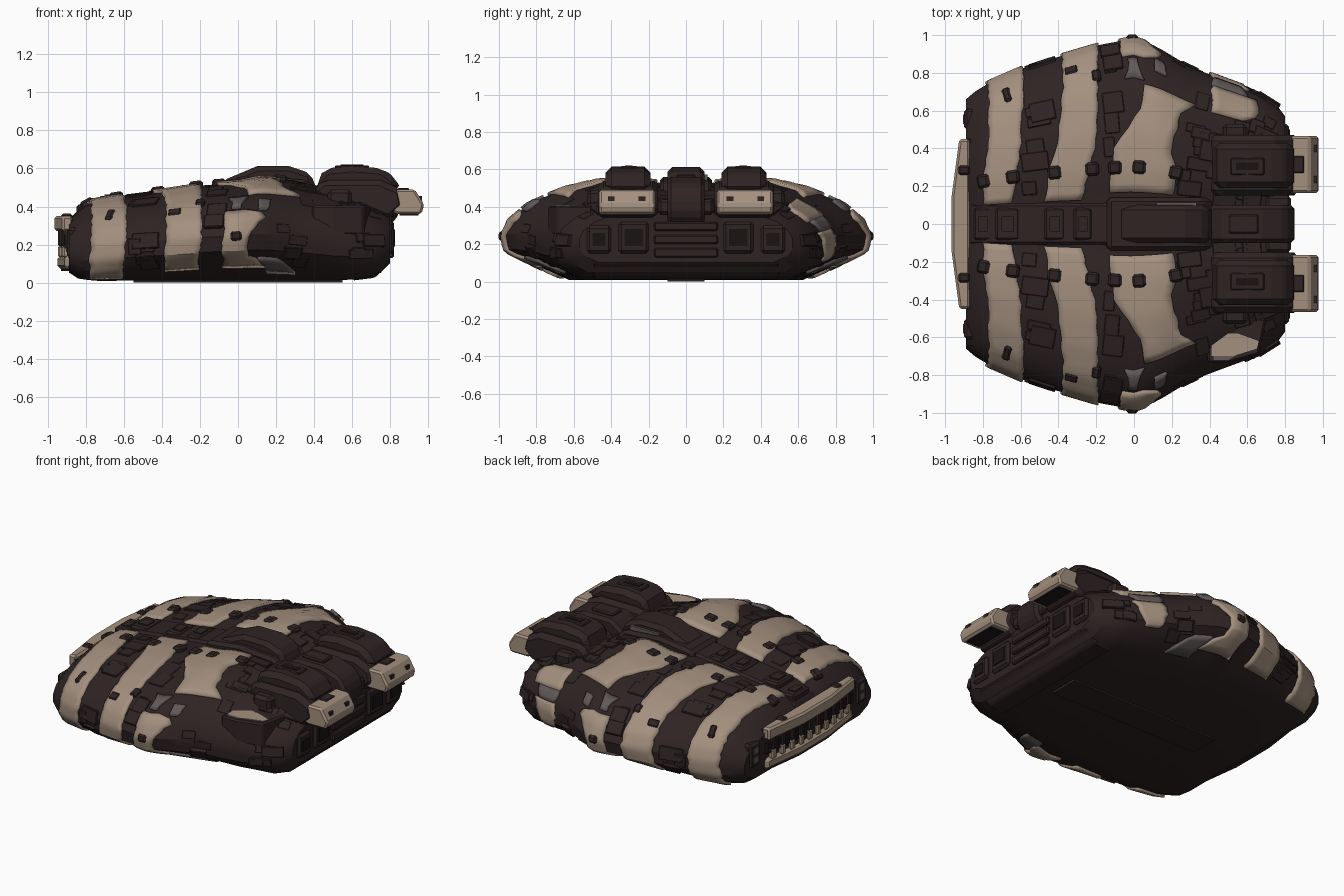
import bpy, bmesh, random
from mathutils import Vector, Matrix

if "Cube" in bpy.data.objects:
    bpy.data.objects.remove(bpy.data.objects["Cube"])
rng = random.Random(7)


def material(name, rgb):
    m = bpy.data.materials.new(name)
    m.use_nodes = True
    m.diffuse_color = (*rgb, 1)
    m.node_tree.nodes["Principled BSDF"].inputs["Base Color"].default_value = (*rgb, 1)
    return m


DARK = material("dark brown hull", (0.028, 0.017, 0.0172))
TAN = material("tan armour", (0.37, 0.28, 0.21))
GREY = material("worn grey", (0.12, 0.1, 0.1))
BLACK = material("black recess", (0.01, 0.007, 0.007))


def lerp_table(table, k):
    """Piecewise linear lookup; rows are (key, value, ...)."""
    if k <= table[0][0]:
        return table[0][1:]
    for a, b in zip(table, table[1:]):
        if k <= b[0]:
            f = (k - a[0]) / (b[0] - a[0])
            return tuple(p + (q - p) * f for p, q in zip(a[1:], b[1:]))
    return table[-1][1:]


# hull stations: x, half width, height, lowest point
STATIONS = [(-.89, .66, .33, .05), (-.86, .69, .37, .02), (-.76, .75, .43, .005), (-.6, .82, .455, .005),
            (-.4, .885, .48, .005), (-.2, .945, .51, .005), (0, .982, .525, .005), (.12, .94, .55, .005),
            (.3, .83, .53, .005), (.5, .755, .48, .005), (.65, .7, .45, .015), (.76, .63, .41, .05),
            (.8, .57, .38, .1)]
# cross-section around one half: midships and boxier ends
MID = [(0, .95), (.12, .96), (.3, 1), (.5, .98), (.7, .9), (.86, .78), (.96, .62), (1, .46),
       (.98, .31), (.86, .2), (.58, .01)]
END = MID[:7] + [(1, .46), (1, .27), (.95, .13), (.82, .01)]


def surf(x, u):
    w, h, base = lerp_table(STATIONS, x)
    b = min(max((abs(x) - .1) / .65, 0), 1)
    i = min(int(u), 9)
    p = [Vector(MID[k]).lerp(Vector(END[k]), b) for k in (i, i + 1)]
    q = p[0].lerp(p[1], u - i)
    return Vector((x, q.x * w, base + q.y * (h - base)))


def frame(x, u):
    e = .04
    tx = (surf(x + e, u) - surf(x - e, u)).normalized()
    tu = (surf(x, min(u + .3, 10)) - surf(x, max(u - .3, 0))).normalized()
    n = tx.cross(tu).normalized()
    return tx, n.cross(tx).normalized(), n


def finish(name, bm, mat, bevel=0, mirror=False, solid=0, closed=True, smooth=False):
    if closed:
        bmesh.ops.recalc_face_normals(bm, faces=bm.faces)
    me = bpy.data.meshes.new(name)
    bm.to_mesh(me)
    bm.free()
    ob = bpy.data.objects.new(name, me)
    bpy.context.collection.objects.link(ob)
    me.materials.append(mat)
    if solid:
        s = ob.modifiers.new("thickness", 'SOLIDIFY')
        s.thickness, s.offset = solid, -1
    if bevel:
        b = ob.modifiers.new("edges", 'BEVEL')
        b.width, b.segments, b.limit_method = bevel, 1, 'ANGLE'
    if mirror:
        m = ob.modifiers.new("mirror", 'MIRROR')
        m.use_axis = (False, True, False)
        m.use_mirror_merge = False
    if smooth:
        bpy.ops.object.select_all(action='DESELECT')
        ob.select_set(True)
        bpy.context.view_layer.objects.active = ob
        bpy.ops.object.shade_smooth_by_angle(angle=.5)


def prism(name, pts, lo, hi, mat, axis='y', **kw):
    """Extrude a profile along y (points x,z) or z (points x,y)."""
    bm = bmesh.new()
    put = (lambda p, d: (p[0], d, p[1])) if axis == 'y' else (lambda p, d: (p[0], p[1], d))
    a, b = ([bm.verts.new(put(p, d)) for p in pts] for d in (lo, hi))
    bm.faces.new(a)
    bm.faces.new(b)
    n = len(pts)
    for i in range(n):
        bm.faces.new((a[i], a[(i + 1) % n], b[(i + 1) % n], b[i]))
    finish(name, bm, mat, **kw)


def box(name, x, y, z, mat, **kw):
    prism(name, [(x[0], z[0]), (x[1], z[0]), (x[1], z[1]), (x[0], z[1])], *y, mat, **kw)


def hull_block(bm, x, u, sx, sy, h):
    """Block seated on the hull skin."""
    tx, ty, n = frame(x, u)
    m = Matrix((tx, ty, n)).transposed().to_4x4()
    m.translation = surf(x, u) + n * (h / 2 - .015)
    bmesh.ops.create_cube(bm, size=1, matrix=m @ Matrix.Diagonal((sx, sy, h + .03, 1)))


# main hull
bm = bmesh.new()
us = [i / 2 for i in range(21)]
rings = []
for i in range(35):
    x = -.89 + 1.69 * i / 34
    half = [surf(x, u) for u in us]
    loop = half + [Vector((p.x, -p.y, p.z)) for p in reversed(half[1:])]
    rings.append([bm.verts.new(p) for p in loop])
for a, b in zip(rings, rings[1:]):
    for j in range(len(a)):
        k = (j + 1) % len(a)
        bm.faces.new((a[j], a[k], b[k], b[j]))
bm.faces.new(rings[0])
bm.faces.new(rings[-1])
finish("main_hull", bm, DARK, smooth=True)
box("belly_keel", (-.55, .55), (-.1, .1), (0, .03), DARK)

# armour bands: colour, mirrored or left only, rows of (section position, x start, x end)
BANDS = {
    "front_band": (TAN, True, [(1.1, -.79, -.64), (2, -.79, -.62), (3, -.77, -.6), (5, -.76, -.58),
                               (7, -.77, -.59), (9.6, -.78, -.61)]),
    "middle_band": (TAN, True, [(1.1, -.47, -.28), (2.1, -.45, -.23), (2.8, -.4, -.2), (5, -.37, -.19),
                                (7, -.38, -.19), (9.2, -.38, -.21)]),
    "rear_band": (TAN, True, [(1.3, -.13, .21), (2, -.12, .23), (2.6, -.1, .2), (3, -.05, .21),
                              (3.5, .03, .23), (4, .05, .26), (4.4, .05, .32)]),
    "side_band": (TAN, True, [(5.5, -.06, .05), (5.9, -.07, .15), (6.4, -.07, .1), (7, -.08, .05),
                              (8.4, -.08, .05), (9.2, -.08, .15)]),
    "left_shoulder_patch": (TAN, False, [(4.3, .41, .58), (4.7, .41, .66), (5.6, .41, .64)]),
    "left_shoulder_wear": (GREY, False, [(5.6, .41, .6), (6.4, .42, .56)]),
    "left_flank_patch": (TAN, False, [(6.4, .42, .6), (7.4, .4, .56), (8.4, .43, .52)]),
    "upper_wear": (GREY, True, [(4.55, -.05, .05), (4.8, -.03, .03), (5.3, -.03, .02)]),
    "side_wear": (GREY, True, [(5.0, .11, .17), (5.6, .11, .15)]),
    "lower_wear": (GREY, True, [(8.6, .1, .2), (9.5, .15, .31)]),
}


def band(name, mat, mirror, rows, lift=.016):
    bm = bmesh.new()
    u0, u1 = rows[0][0], rows[-1][0]
    steps, cols = max(int((u1 - u0) * 4), 3), 6
    grid = []
    for j in range(steps + 1):
        u = u0 + (u1 - u0) * j / steps
        a, b = (e + rng.uniform(-.007, .007) for e in lerp_table(rows, u))
        row = []
        for i in range(cols + 1):
            x = a + (b - a) * i / cols
            row.append(bm.verts.new(surf(x, u) + frame(x, u)[2] * lift))
        grid.append(row)
    for r, s in zip(grid, grid[1:]):
        for i in range(cols):
            bm.faces.new((r[i], r[i + 1], s[i + 1], s[i]))
    finish(name, bm, mat, solid=.03, mirror=mirror, closed=False, smooth=True)


for name, (mat, mirror, rows) in BANDS.items():
    band(name, mat, mirror, rows)


def on_band(x, u, m):
    for _, _, rows in BANDS.values():
        if rows[0][0] - .4 < u < rows[-1][0] + .4:
            a, b = lerp_table(rows, u)
            if a - m < x < b + m:
                return True
    return False


# low panels scattered over the dark hull
bm = bmesh.new()
for _ in range(190):
    x, u = rng.uniform(-.8, .72), rng.uniform(1.2, 9)
    sx, sy = rng.uniform(.06, .15), rng.uniform(.05, .12)
    if not on_band(x, u, sx / 2):
        hull_block(bm, x, u, sx, sy, rng.uniform(.002, .01))
finish("hull_panels", bm, DARK, bevel=.004, mirror=True)

# clamps and ports sitting over the bands
bm = bmesh.new()
for x in (-.79, -.64, -.42, -.22, -.1, .03, .22):
    hull_block(bm, x, 2.05, .07, .07, .028)
for x, u, sx, sy in ((-.67, 5, .045, .09), (-.33, 5.3, .08, .06), (-.2, 4.8, .05, .07), (-.01, 7, .06, .05)):
    hull_block(bm, x, u, sx, sy, .022)
finish("band_clamps", bm, DARK, bevel=.012, mirror=True)

# right shoulder ledge with a flat painted top
LEDGE = [(.39, -.5), (.39, -.735), (.5, -.735), (.66, -.69), (.7, -.5)]
prism("right_shoulder_ledge", LEDGE, .25, .405, DARK, axis='z', bevel=.01)
prism("right_shoulder_patch", [(.41, -.58), (.41, -.7), (.52, -.7), (.65, -.66), (.66, -.62), (.55, -.58)],
      .4, .409, TAN, axis='z')
prism("right_shoulder_wear", [(.42, -.7), (.42, -.72), (.5, -.72), (.55, -.69), (.52, -.7)],
      .4, .409, GREY, axis='z')

# spine and raised bridge
prism("spine", [(-.87, .25), (-.87, .36), (-.7, .44), (-.1, .515), (.4, .5), (.4, .25)],
      -.11, .11, DARK, bevel=.015)
for i, (x, z, l) in enumerate(((-.8, .41, .1), (-.67, .455, .13), (-.42, .485, .11), (-.27, .505, .1))):
    box(f"spine_block_{i}", (x - l / 2, x + l / 2), (-.085, .085), (.35, z), DARK, bevel=.012)
    box(f"spine_hatch_{i}", (x - l / 4, x + l / 4), (-.04, .04), (z - .01, z + .008), DARK)
prism("bridge_base", [(-.16, .4), (-.14, .53), (.1, .56), (.36, .54), (.42, .48), (.42, .4)],
      -.14, .14, DARK, bevel=.02)
prism("bridge", [(-.12, .48), (-.06, .545), (.1, .612), (.27, .612), (.38, .575), (.42, .48)],
      -.1, .1, DARK, bevel=.025)
box("bridge_trim", (.12, .33), (.085, .115), (.54, .572), GREY)
prism("tail_spine", [(.38, .3), (.4, .5), (.48, .56), (.68, .56), (.8, .52), (.85, .45), (.85, .36), (.8, .3)],
      -.1, .1, DARK, bevel=.02)
box("tail_hatch", (.5, .66), (-.05, .05), (.5, .575), DARK, bevel=.008)
box("tail_skirt", (.7, .83), (-.15, .15), (.36, .44), DARK, bevel=.015)

# engine pods, mirrored
prism("engine_base", [(.38, .4), (.4, .5), (.45, .54), (.75, .54), (.86, .49), (.88, .4), (.8, .33)],
      .15, .47, DARK, bevel=.03, mirror=True)
prism("engine_pod", [(.42, .48), (.42, .55), (.46, .6), (.6, .615), (.76, .6), (.83, .55), (.86, .48)],
      .19, .43, DARK, bevel=.045, mirror=True)
box("engine_hatch", (.51, .69), (.26, .35), (.59, .617), DARK, bevel=.006, mirror=True)
box("engine_hatch_slot", (.54, .66), (.285, .325), (.612, .62), BLACK, mirror=True)
box("engine_side_block", (.47, .6), (.44, .53), (.38, .49), DARK, bevel=.02, mirror=True)
prism("exhaust_shroud", [(.81, .37), (.83, .49), (.93, .49), (.98, .41), (.965, .36), (.84, .36)],
      .165, .465, TAN, bevel=.012, mirror=True)
box("exhaust_opening", (.85, .95), (.2, .43), (.354, .362), BLACK, mirror=True)
for i, y in enumerate((.235, .4)):
    box(f"shroud_port_{i}", (.89, .967), (y - .018, y + .018), (.425, .455), DARK, mirror=True)
box("shroud_top_notch", (.84, .9), (.27, .36), (.46, .497), DARK, bevel=.005, mirror=True)

# stern machinery
for i, (y0, y1, z0, z1) in enumerate(((.2, .36, .15, .32), (.4, .53, .15, .3))):
    box(f"stern_block_{i}", (.7, .82), (y0, y1), (z0, z1), DARK, bevel=.015, mirror=True)
    box(f"stern_plate_{i}", (.8, .826), (y0 + .03, y1 - .03), (z0 + .04, z1 - .04), BLACK, mirror=True)
for i in range(3):
    box(f"stern_rib_{i}", (.7, .82), (-.17, .17), (.13 + i * .07, .18 + i * .07), DARK, bevel=.008)
prism("stern_sill", [(.6, .01), (.72, .025), (.8, .1), (.7, .14)], -.5, .5, DARK, bevel=.01)

# prow bumper: tan upper rail, dark row of ports, toothed tan lower rail
RAIL = [(-.87, -.45), (-.925, -.45), (-.945, -.3), (-.965, -.15), (-.965, .15), (-.945, .3), (-.925, .45), (-.87, .45)]
prism("prow_upper_rail", RAIL, .27, .35, TAN, axis='z', bevel=.012)
prism("prow_lower_rail", [(x + .015, y) for x, y in RAIL], .07, .145, TAN, axis='z', bevel=.02)
prism("prow_core", [(x + .035, y) for x, y in RAIL], .06, .33, DARK, axis='z')
for i in range(5):
    y = .043 + i * .086
    x = -.935 + .1 * max(0, y - .15)
    box(f"prow_divider_{i}", (x - .012, x + .05), (y - .018, y + .018), (.19, .29), DARK, bevel=.008, mirror=True)
    box(f"prow_tooth_{i}", (x - .012, x + .05), (y - .022, y + .022), (.13, .195), TAN, bevel=.01, mirror=True)
    box(f"prow_port_{i}", (x - .002, x + .05), (y + .026, y + .06), (.18, .25), BLACK, mirror=True)
box("prow_rail_clamp", (-.93, -.87), (.26, .31), (.3, .362), DARK, bevel=.01, mirror=True)
box("prow_lamp_housing", (-.9, -.8), (.5, .61), (.13, .29), DARK, bevel=.015, mirror=True)
for z in (.16, .22):
    box("prow_lamp", (-.905, -.88), (.53, .58), (z, z + .04), GREY, mirror=True)
